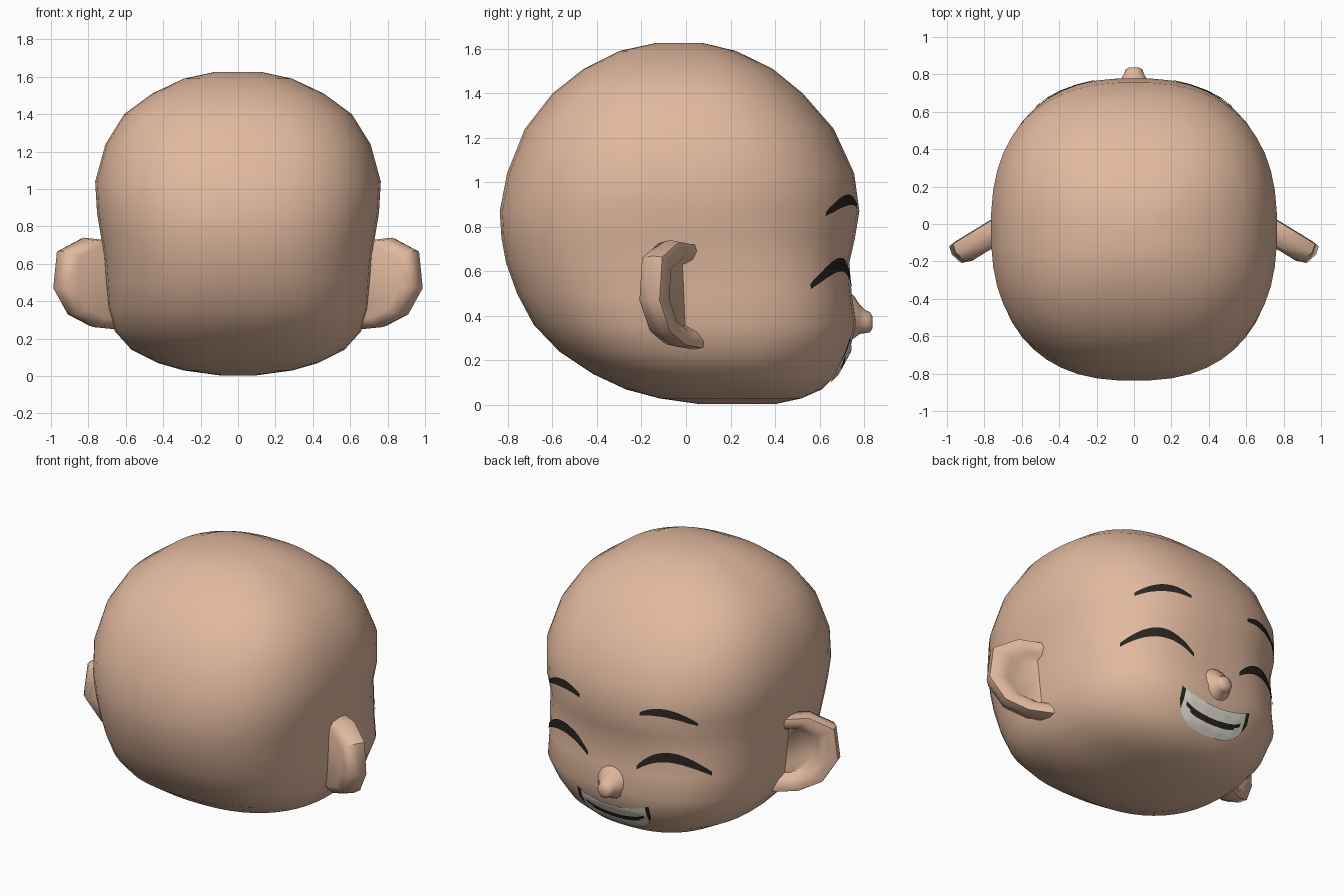
import bpy, bmesh, math
from mathutils import Vector
from mathutils.bvhtree import BVHTree

if "Cube" in bpy.data.objects:
    bpy.data.objects.remove(bpy.data.objects["Cube"])


def material(name, rgb):
    m = bpy.data.materials.new(name)
    m.diffuse_color = (*rgb, 1)
    m.use_nodes = True
    m.node_tree.nodes["Principled BSDF"].inputs["Base Color"].default_value = m.diffuse_color
    return m


SKIN = material("skin", (0.76, 0.485, 0.345))
DARK = material("dark_brown", (0.022, 0.019, 0.016))
TEETH = material("off_white", (0.82, 0.80, 0.71))


def finish(name, bm, mats, angle=60, recalc=True):
    if recalc:
        bmesh.ops.recalc_face_normals(bm, faces=bm.faces)
    me = bpy.data.meshes.new(name)
    bm.to_mesh(me)
    bm.free()
    ob = bpy.data.objects.new(name, me)
    bpy.context.collection.objects.link(ob)
    for m in mats:
        me.materials.append(m)
    bpy.ops.object.select_all(action='DESELECT')
    ob.select_set(True)
    bpy.context.view_layer.objects.active = ob
    bpy.ops.object.shade_smooth_by_angle(angle=math.radians(angle))
    return ob


def loft(bm, rings):
    """Join equal rings of points with quads and cap both ends."""
    vs = [[bm.verts.new(p) for p in r] for r in rings]
    n = len(vs[0])
    for a, b in zip(vs, vs[1:]):
        for i in range(n):
            bm.faces.new((a[i], a[(i + 1) % n], b[(i + 1) % n], b[i]))
    bm.faces.new(vs[0])
    bm.faces.new(vs[-1])


# Head: stacked superellipse sections (z, half width, back y, face y)
SECTIONS = [
    (.004, .10, .06, .40), (.03, .29, -.12, .52), (.07, .43, -.27, .61),
    (.14, .57, -.42, .68), (.24, .66, -.57, .735), (.36, .695, -.685, .765),
    (.50, .705, -.76, .745), (.64, .715, -.81, .735), (.75, .735, -.83, .76),
    (.87, .755, -.838, .78), (1.04, .765, -.805, .757), (1.24, .71, -.725, .665),
    (1.40, .61, -.60, .525), (1.51, .46, -.46, .39), (1.59, .29, -.30, .225),
    (1.625, .13, -.14, .08)]


def head_ring(z, w, yb, yf, n=48):
    yc, r = (yb + yf) / 2, (yf - yb) / 2
    pts = []
    for i in range(n):
        t = 2 * math.pi * (i + .5) / n
        c, s = math.cos(t), math.sin(t)
        e = 2.8 if (s > 0 and .3 < z < .7) else 2.45
        pts.append((math.copysign(w * abs(c) ** (2 / e), c),
                    yc + math.copysign(r * abs(s) ** (2 / e), s), z))
    return pts


bm = bmesh.new()
loft(bm, [head_ring(*s) for s in SECTIONS])
bmesh.ops.recalc_face_normals(bm, faces=bm.faces)
tree = BVHTree.FromBMesh(bm)
finish("head", bm, [SKIN], 80)

# Nose: small button lofted along y (y, radius, centre z)
bm = bmesh.new()
loft(bm, [[(r * math.cos(k * math.pi / 8), y, z + r * math.sin(k * math.pi / 8))
           for k in range(16)]
          for y, r, z in [(.70, .13, .40), (.755, .095, .395), (.78, .066, .385),
                          (.805, .052, .375), (.825, .046, .372), (.838, .026, .372)]])
finish("nose", bm, [SKIN], 80)

# Ears: swept-back slabs with a raised rim and hollow front
OUTLINE = [(.60, .70), (.72, .725), (.85, .74), (.98, .67), (1.0, .47),
           (.92, .325), (.80, .262), (.68, .25), (.60, .27)]
NORMAL = Vector((.52, .855, 0))


def ear_ring(scale, depth, side):
    pts = []
    for x, z in OUTLINE:
        x, z = .68 + (x - .68) * scale, .49 + (z - .49) * scale
        p = Vector((x, .02 - .61 * (x - .77), z)) - NORMAL * depth
        pts.append((p.x * side, p.y, p.z))
    return pts


for side, label in ((1, "right_ear"), (-1, "left_ear")):
    bm = bmesh.new()
    loft(bm, [ear_ring(s, d, side) for s, d in
              [(.80, .135), (.95, .115), (1, .05), (.97, .005), (.85, 0),
               (.68, .02), (.58, .06)]])
    finish(label, bm, [SKIN], 55)


# Painted face details: thin sheets projected onto the face
def sheet(name, x0, x1, top, bottom, nx, nz, mats, rule=None):
    bm = bmesh.new()
    grid = []
    for i in range(nx + 1):
        u = -1 + 2 * i / nx
        x = (x0 + x1) / 2 + u * (x1 - x0) / 2
        col = []
        for j in range(nz + 1):
            z = top(u) + (bottom(u) - top(u)) * j / nz
            hit, nor, _, _ = tree.ray_cast(Vector((x, 2, z)), Vector((0, -1, 0)))
            col.append(bm.verts.new(hit + nor * .007))
        grid.append(col)
    for i in range(nx):
        for j in range(nz):
            f = bm.faces.new((grid[i][j], grid[i][j + 1],
                              grid[i + 1][j + 1], grid[i + 1][j]))
            f.normal_update()
            if f.normal.y < 0:
                f.normal_flip()
            if rule:
                f.material_index = rule(-1 + (2 * i + 1) / nx, (j + .5) / nz)
    finish(name, bm, mats, 80, recalc=False)


def arc(z_end, z_peak, tilt=0):
    return lambda u: z_end + (z_peak - z_end) * (1 - u * u) + tilt * u


for side, label in ((1, "right"), (-1, "left")):
    sheet(label + "_closed_eye", side * .17, side * .57,
          arc(.545, .662), arc(.52, .60), 24, 3, [DARK])
    sheet(label + "_eyebrow", side * .21, side * .52,
          arc(.888, .943, -.018), arc(.868, .895, -.018), 20, 3, [DARK])


# Mouth: two rows of teeth around a dark gap, dark corners
def mouth_colour(u, t):
    gap = .40 + .06 * u * u < t < .40 + .26 * (1 - .5 * u * u)
    return 1 if abs(u) > .88 or (gap and abs(u) < .78) else 0


sheet("mouth", -.25, .25, lambda u: .25 + .055 * u * u,
      lambda u: .105 + .04 * u * u + .09 * u ** 6, 40, 14,
      [TEETH, DARK], mouth_colour)
